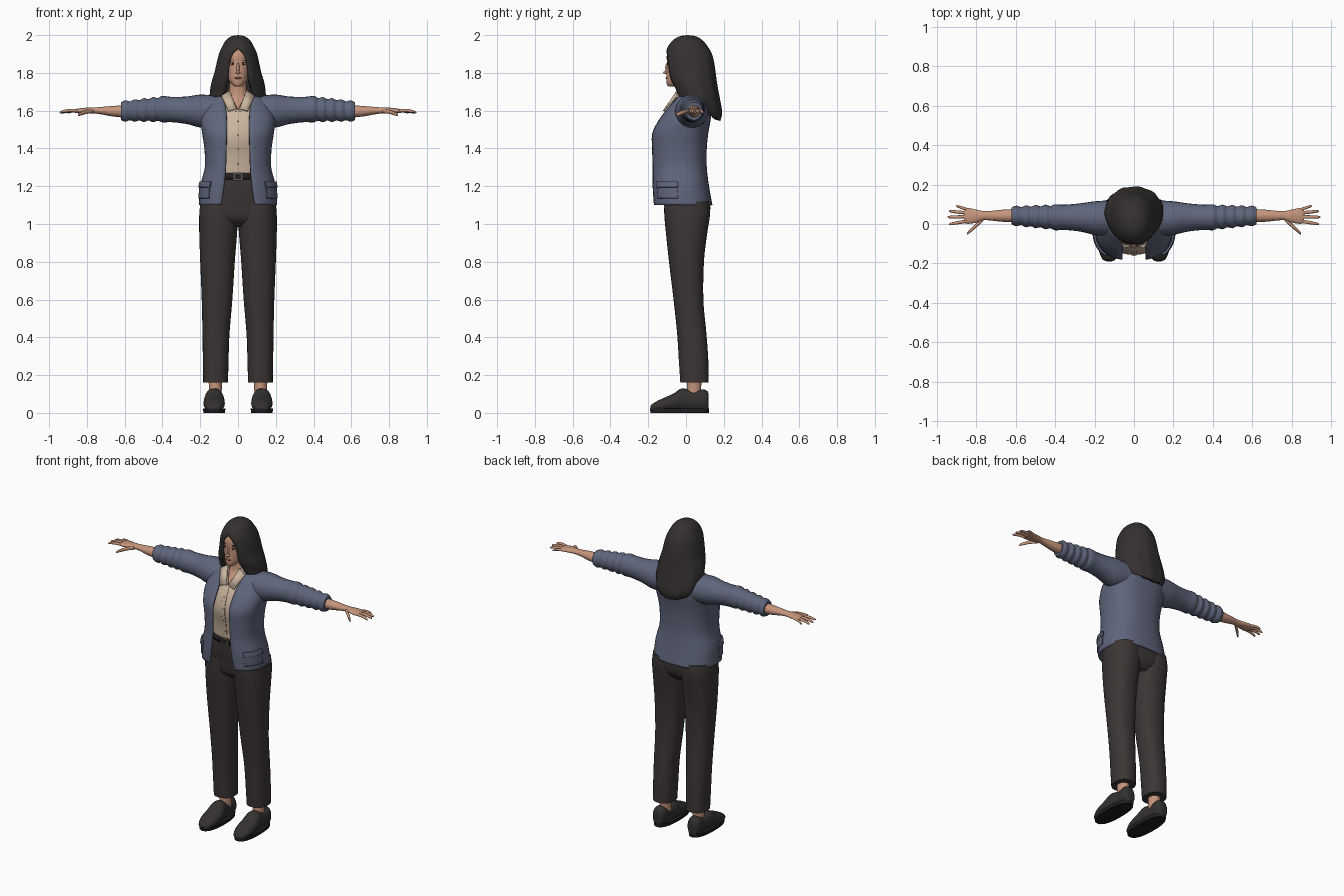
import bpy, bmesh, math
from mathutils import Vector, Matrix

cube = bpy.data.objects.get("Cube")
if cube:
    bpy.data.objects.remove(cube, do_unlink=True)


def material(name, *rgb):
    m = bpy.data.materials.new(name)
    m.use_nodes = True
    m.diffuse_color = (*rgb, 1)
    m.node_tree.nodes["Principled BSDF"].inputs["Base Color"].default_value = (*rgb, 1)
    return m


SKIN = material("skin", .56, .30, .20)
HAIR = material("dark hair", .036, .030, .030)
JACKET = material("slate blue cloth", .115, .133, .20)
SHIRT = material("cream cloth", .60, .47, .35)
TROUSER = material("charcoal brown cloth", .045, .036, .035)
SHOE = material("dark leather", .035, .030, .030)
BELT = material("black leather", .015, .013, .013)
METAL = material("buckle metal", .12, .10, .08)
LIPS = material("lips", .42, .17, .13)
EYE = material("eye white", .5, .45, .42)


def finish(name, bm, mat, mirror=False, thick=0):
    me = bpy.data.meshes.new(name)
    bm.to_mesh(me)
    bm.free()
    me.materials.append(mat)
    ob = bpy.data.objects.new(name, me)
    bpy.context.collection.objects.link(ob)
    bpy.ops.object.select_all(action='DESELECT')
    bpy.context.view_layer.objects.active = ob
    ob.select_set(True)
    bpy.ops.object.shade_smooth_by_angle(angle=math.radians(50))
    if mirror:
        ob.modifiers.new("mirror", 'MIRROR').use_mirror_merge = False
    if thick:
        s = ob.modifiers.new("thickness", 'SOLIDIFY')
        s.thickness, s.offset = thick, -1
    return ob


def spline(rows, sub):
    """Smoothly interpolate rows of ring parameters."""
    out = []
    for i in range(len(rows) - 1):
        a, b, c, d = (rows[max(i - 1, 0)], rows[i], rows[i + 1], rows[min(i + 2, len(rows) - 1)])
        for k in range(sub):
            t = k / sub
            out.append([q + t / 2 * (r - p + t * (2 * p - 5 * q + 4 * r - s + t * (3 * (q - r) + s - p)))
                        for p, q, r, s in zip(a, b, c, d)])
    return out + [list(rows[-1])]


def ring(centre, u, v, e=2, a0=0, a1=math.tau, n=40):
    def power(w):
        return math.copysign(abs(w) ** (2 / e), w)
    pts = []
    for i in range(n + 1):
        a = a0 + (a1 - a0) * i / n
        pts.append(Vector(centre) + Vector(u) * power(math.sin(a)) - Vector(v) * power(math.cos(a)))
    return pts


def loft(name, rings, mat, cap=True, **kw):
    bm = bmesh.new()
    vs = [[bm.verts.new(p) for p in r] for r in rings]
    for a, b in zip(vs, vs[1:]):
        for j in range(len(a) - 1):
            bm.faces.new((a[j], a[j + 1], b[j + 1], b[j]))
    if cap:
        bm.faces.new(vs[0][:-1])
        bm.faces.new(vs[-1][:-1])
    bmesh.ops.remove_doubles(bm, verts=bm.verts, dist=1e-4)
    if cap:
        bmesh.ops.recalc_face_normals(bm, faces=bm.faces)
    return finish(name, bm, mat, **kw)


def body(name, rows, mat, e=2, sub=5, arc=None, grow=0, cx=0, wave=0, **kw):
    """Stack of level rings: z, half width, front y, back y, front gap, tilt."""
    rings = []
    for z, rx, yf, yb, gap, tilt in spline([(*r, 0, 0)[:6] for r in rows], sub):
        rx, cy, ry = max(rx, .0005) + grow, (yf + yb) / 2, (yb - yf) / 2 + grow
        a = math.asin(min(1, max(gap, 0) / rx) ** (e / 2))
        pts = ring((cx, cy, z), (rx, 0, 0), (0, ry, 0), e, *(arc or (a, math.tau - a)))
        for i, p in enumerate(pts):
            p.z += tilt * p.y
            if wave:
                p.xy *= 1 + wave * (2 - z) * math.sin(i / 40 * math.tau * 9)
        rings.append(pts)
    return loft(name, rings, mat, **kw)


def limb(name, rows, mat, e=2, sub=4, **kw):
    """Rings along x: x, centre y, centre z, half depth, half height."""
    return loft(name, [ring((x, y, z), (0, ry, 0), (0, 0, rz), e, n=24)
                       for x, y, z, ry, rz in spline(rows, sub)], mat, mirror=True, **kw)


def blob(name, loc, scale, mat, mirror=False):
    bm = bmesh.new()
    bmesh.ops.create_uvsphere(bm, u_segments=20, v_segments=12, radius=1,
                              matrix=Matrix.LocRotScale(loc, None, scale))
    return finish(name, bm, mat, mirror)


# Head and neck
body("neck_and_chest", [(1.55, .10, -.10, .08), (1.62, .08, -.072, .085), (1.67, .06, -.038, .075),
                        (1.72, .046, -.032, .07), (1.79, .045, -.03, .07)], SKIN)
body("head", [(1.727, .012, -.088, -.05), (1.735, .028, -.1, -.01), (1.76, .048, -.104, .03),
              (1.80, .062, -.103, .07), (1.85, .068, -.101, .09), (1.90, .066, -.1, .09),
              (1.95, .05, -.07, .08), (1.97, .02, -.03, .04)], SKIN, e=2.1)
blob("nose_bridge", (0, -.099, 1.826), (.008, .011, .028), SKIN)
blob("nose_tip", (0, -.104, 1.803), (.012, .017, .009), SKIN)
blob("lips", (0, -.100, 1.773), (.019, .009, .006), LIPS)
blob("eyes", (.028, -.089, 1.847), (.013, .008, .006), EYE, True)
blob("pupils", (.028, -.094, 1.847), (.005, .005, .0055), BELT, True)
blob("upper_lashes", (.028, -.092, 1.853), (.014, .007, .002), HAIR, True)
blob("eyebrows", (.030, -.091, 1.867), (.016, .007, .0025), HAIR, True)

# Long hair, parted in the middle and falling down the back
body("hair", [(1.645, .125, -.04, .18, .085, -.55), (1.665, .145, -.06, .19, .085, -.4),
              (1.70, .148, -.068, .18, .072, -.25), (1.75, .14, -.088, .166, .062, -.1),
              (1.80, .124, -.102, .157, .060, 0), (1.85, .113, -.107, .15, .052, 0),
              (1.90, .101, -.107, .137, .032, 0), (1.935, .086, -.098, .118, 0, 0),
              (1.97, .066, -.072, .09, 0, 0), (1.993, .036, -.036, .055, 0, 0),
              (2.0, .0005, .008, .009, 0, 0)], HAIR, e=2.1, wave=.04, cap=False, thick=.03)

# Shirt with placket, buttons and collar
shirt = [(1.23, .145, -.126, .09), (1.35, .142, -.137, .09), (1.45, .15, -.156, .10),
         (1.53, .15, -.142, .11), (1.60, .13, -.106, .11, 0), (1.65, .09, -.070, .10, .022),
         (1.70, .062, -.042, .08, .042)]
body("shirt", shirt, SHIRT, e=2.2, cap=False, thick=.004)
body("shirt_placket", shirt[:5], SHIRT, e=2.2, arc=(-.07, .07), grow=.003, cap=False, thick=.004)
for i in range(4):
    z = 1.32 + i * .075
    blob(f"shirt_button_{i + 1}", (0, -.137 - .022 * math.sin(i * .95), z), (.004, .004, .004), SHIRT)
bm = bmesh.new()
bm.faces.new([bm.verts.new(p) for p in ((.044, -.048, 1.708), (.008, -.112, 1.612),
                                        (.052, -.122, 1.60), (.088, -.055, 1.68))])
finish("shirt_collar", bm, SHIRT, mirror=True, thick=.008)

# Open jacket
jacket = [(1.10, .207, -.178, .14, .09), (1.20, .20, -.182, .122, .075), (1.30, .176, -.182, .11, .066),
          (1.40, .178, -.184, .11, .063), (1.48, .19, -.182, .118, .06), (1.55, .197, -.147, .13, .06),
          (1.61, .18, -.104, .135, .064), (1.655, .15, -.068, .13, .075), (1.685, .11, -.042, .115, .082),
          (1.70, .08, -.025, .10, .07)]
body("jacket", jacket, JACKET, e=2.5, cap=False, thick=.012)
body("jacket_pockets", [(1.135, .2045, -.180, .134), (1.205, .199, -.182, .122)], JACKET, e=2.5,
     arc=(.75, 1.5), grow=.006, cap=False, thick=.008, mirror=True)
body("pocket_flaps", [(1.195, .2005, -.182, .123), (1.225, .194, -.182, .119)], JACKET, e=2.5,
     arc=(.72, 1.53), grow=.010, cap=False, thick=.010, mirror=True)

# Sleeves, rumpled toward the rolled cuffs
sleeve = [(.12, .03, 1.594, .09, .086), (.20, .03, 1.598, .085, .087), (.27, .033, 1.602, .072, .073),
          (.35, .034, 1.606, .064, .067)]
for i in range(10):
    x = .40 + i * .0245
    r = .066 - (x - .40) * .07 + .004 * (-1) ** i
    sleeve.append((x, .034 + (x - .4) * .035, 1.608 - (x - .4) * .05, r - .004, r))
limb("sleeves", sleeve, JACKET)

# Forearms, hands and fingers
limb("forearms_and_hands", [(.57, .043, 1.595, .034, .035), (.66, .042, 1.597, .031, .028),
                            (.72, .042, 1.600, .025, .020), (.76, .042, 1.601, .023, .016),
                            (.80, .040, 1.601, .033, .015), (.84, .041, 1.599, .040, .013),
                            (.862, .041, 1.597, .036, .009)], SKIN)


def finger(name, x0, y0, z0, x1, y1, z1, r):
    rows = []
    for t, k in ((0, 1), (.45, 1), (.8, .85), (.95, .6), (1, .15)):
        rows.append((x0 + (x1 - x0) * t, y0 + (y1 - y0) * t,
                     z0 + (z1 - z0) * t + .006 * math.sin(math.pi * t), r * k, r * k))
    limb(name, rows, SKIN, sub=3)


finger("little_fingers", .835, .070, 1.598, .902, .092, 1.588, .0075)
finger("ring_fingers", .845, .056, 1.598, .938, .065, 1.588, .0085)
finger("middle_fingers", .85, .036, 1.598, .945, .035, 1.590, .0088)
finger("index_fingers", .845, .015, 1.598, .938, -.001, 1.592, .0085)
finger("thumbs", .765, .024, 1.598, .847, -.050, 1.576, .011)

# Trousers, belt and buckle
body("trouser_hips", [(.985, .10, -.06, .085), (1.03, .185, -.105, .12), (1.10, .199, -.116, .128),
                      (1.18, .182, -.126, .108), (1.262, .148, -.127, .092)], TROUSER, e=2.3)
legs = [(.16, .053, .184, -.03, .12), (.28, .05, .186, -.038, .118), (.42, .045, .188, -.047, .108),
        (.60, .03, .192, -.066, .092), (.80, .017, .2, -.09, .095), (.95, .005, .205, -.106, .112),
        (1.05, .0, .205, -.115, .127), (1.12, .0, .198, -.114, .124)]
body("trouser_legs", [(z, (b - a) / 2, f, k) for z, a, b, f, k in
                      [(z, a - .118, b - .118, f, k) for z, a, b, f, k in legs]],
     TROUSER, e=2.3, cx=.118, mirror=True).data.update()
# Shift each leg ring to its own centre line
leg = bpy.data.objects["trouser_legs"].data
centres = spline([(z, (a + b) / 2) for z, a, b, f, k in legs], 5)
for v in leg.vertices:
    v.co.x += min(centres, key=lambda c: abs(c[0] - v.co.z))[1] - .118
body("belt", [(1.236, .155, -.130, .098), (1.27, .149, -.130, .094)], BELT, e=2.3, sub=1,
     grow=.004, cap=False, thick=.012)
for name, size, y, mat in (("buckle", (.052, .010, .042), -.136, METAL),
                           ("buckle_centre", (.034, .006, .026), -.140, BELT)):
    bm = bmesh.new()
    bmesh.ops.create_cube(bm, size=1, matrix=Matrix.LocRotScale((0, y, 1.252), None, size))
    finish(name, bm, mat)

# Ankles and slip-on shoes
body("ankles", [(.05, .036, -.005, .085), (.13, .034, .005, .08), (.26, .04, .0, .09)],
     SKIN, cx=.12, mirror=True)
shoe = [(-.188, .018, .028), (-.175, .036, .042), (-.13, .053, .066), (-.07, .056, .092),
        (-.02, .050, .122), (.035, .044, .108), (.085, .044, .117), (.112, .036, .108), (.12, .022, .09)]
loft("shoes", [ring((.126, y, .008 + h / 2), (w, 0, 0), (0, 0, h / 2), 2.2)
               for y, w, h in spline(shoe, 4)], SHOE, mirror=True)
body("shoe_soles", [(0, .057, -.188, .121), (.022, .059, -.191, .123)], BELT, e=2.4, sub=1,
     cx=.126, mirror=True)
